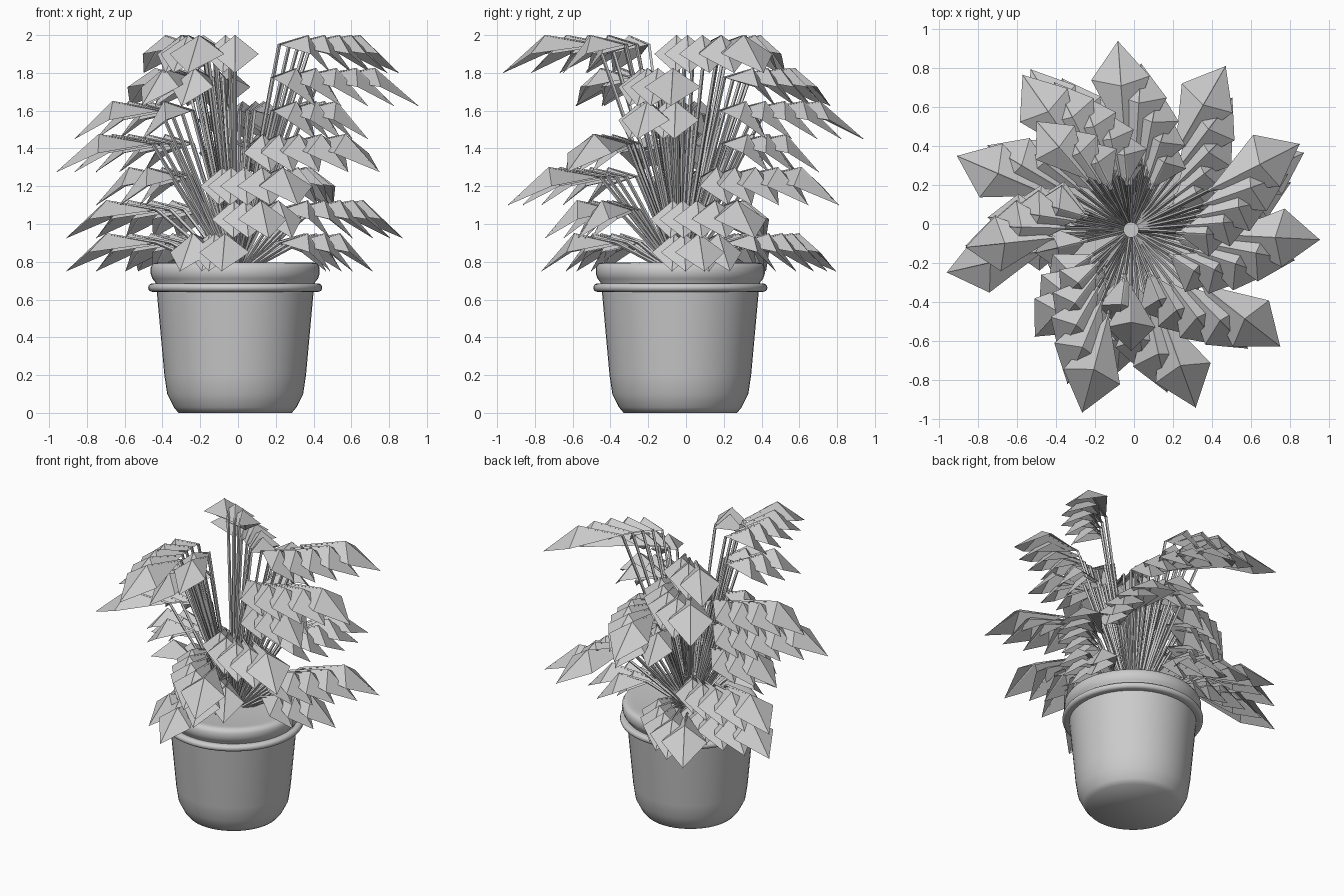
import bpy, math
from mathutils import Vector, Matrix

if "Cube" in bpy.data.objects:
    bpy.data.objects.remove(bpy.data.objects["Cube"])

CX, CY = -0.015, -0.03


def make_object(name, verts, faces, smooth=False):
    mesh = bpy.data.meshes.new(name)
    mesh.from_pydata([(x + CX, y + CY, z) for x, y, z in verts], [], faces)
    mesh.update()
    ob = bpy.data.objects.new(name, mesh)
    bpy.context.collection.objects.link(ob)
    if smooth:
        bpy.ops.object.select_all(action='DESELECT')
        ob.select_set(True)
        bpy.context.view_layer.objects.active = ob
        bpy.ops.object.shade_smooth_by_angle(angle=math.radians(70))
    return ob


def lathe(name, profile, n=48):
    verts, faces = [], []
    for r, z in profile:
        verts += [(r * math.cos(2 * math.pi * i / n), r * math.sin(2 * math.pi * i / n), z)
                  for i in range(n)]
    for k in range(len(profile) - 1):
        for i in range(n):
            j = (i + 1) % n
            faces.append((k * n + i, k * n + j, (k + 1) * n + j, (k + 1) * n + i))
    faces.append(tuple(reversed(range(n))))
    faces.append(tuple(range((len(profile) - 1) * n, len(profile) * n)))
    return make_object(name, verts, faces, True)


# Pot with closed rounded top
lathe("pot", [(0.30, 0.0), (0.325, 0.03), (0.36, 0.10), (0.375, 0.2), (0.415, 0.64),
              (0.422, 0.69), (0.438, 0.71), (0.447, 0.735), (0.447, 0.77), (0.435, 0.79),
              (0.41, 0.797), (0.37, 0.79), (0.05, 0.78)])

# Raised band below the rim
lathe("pot_band", [(0.41, 0.641)] + [
    (0.439 + 0.022 * math.cos(a), 0.663 + 0.022 * math.sin(a))
    for a in [math.radians(-90 + 22.5 * i) for i in range(9)]] + [(0.41, 0.685)])

# Short central stem
lathe("central_stem", [(0.04, 0.74), (0.04, 0.98)], 16)

# Foliage: each level holds cascades of leaves
# (angle of the longest leaf, leaves up to it, short leaves following it)
levels = [
    [(122, 5, 0), (157, 5, 0), (242, 2, 3), (10, 3, 2)],
    [(24, 5, 0), (157, 5, 0), (284, 3, 2)],
    [(-70, 5, 0), (60, 5, 0), (175, 3, 2)],
    [(-167, 5, 0), (-38, 5, 0), (83, 3, 2)],
    [(94, 5, 0), (186, 4, 1), (-18, 3, 2)],
    [(-3, 5, 0), (125, 5, 0), (-132, 3, 2)],
    [(-105, 5, 2), (27, 5, 0), (131, 3, 0)],
]

leaf_v, leaf_f, stalk_v, stalk_f = [], [], [], []


def add_leaf(angle, top, scale):
    turn = Matrix.Rotation(math.radians(angle), 3, 'Z')
    width = 0.08 + 0.07 * scale
    base = Vector((0.45 * scale, 0, top - 0.05))
    pts = [base, Vector((0.78 * scale, width, top - 0.10)),
           Vector((0.97 * scale, 0, top - 0.20)),
           Vector((0.78 * scale, -width, top - 0.10)),
           Vector((0.74 * scale, 0, top))]
    o = len(leaf_v)
    leaf_v.extend(turn @ p for p in pts)
    leaf_f.extend([(o, o + 4, o + 1), (o + 1, o + 4, o + 2),
                   (o + 2, o + 4, o + 3), (o + 3, o + 4, o)])
    # Four-sided stalk, continued as a midrib under the ridge
    path = [Vector((0, 0, 0.72)), base, Vector((0.74 * scale, 0, top - 0.004)), pts[2]]
    o = len(stalk_v)
    for k, p in enumerate(path):
        d = (path[min(k + 1, 3)] - path[max(k - 1, 0)]).normalized()
        side = Vector((0, 1, 0))
        up = d.cross(side)
        r = (0.011, 0.010, 0.006, 0.002)[k]
        stalk_v.extend(turn @ (p + q * r) for q in (side, up, -side, -up))
    for k in range(3):
        for i in range(4):
            j = (i + 1) % 4
            stalk_f.append((o + k * 4 + i, o + k * 4 + j, o + k * 4 + 4 + j, o + k * 4 + 4 + i))


for n, arms in enumerate(levels):
    top = 0.95 + 0.175 * n
    for outer, count, extra in arms:
        for k in range(count):
            add_leaf(outer - 7.5 * (count - 1 - k), top, 0.52 + 0.12 * k)
        for k in range(extra):
            add_leaf(outer + 7.5 * (k + 1), top, 0.52 + 0.12 * k)

make_object("leaves", leaf_v, leaf_f)
make_object("stalks", stalk_v, stalk_f)
